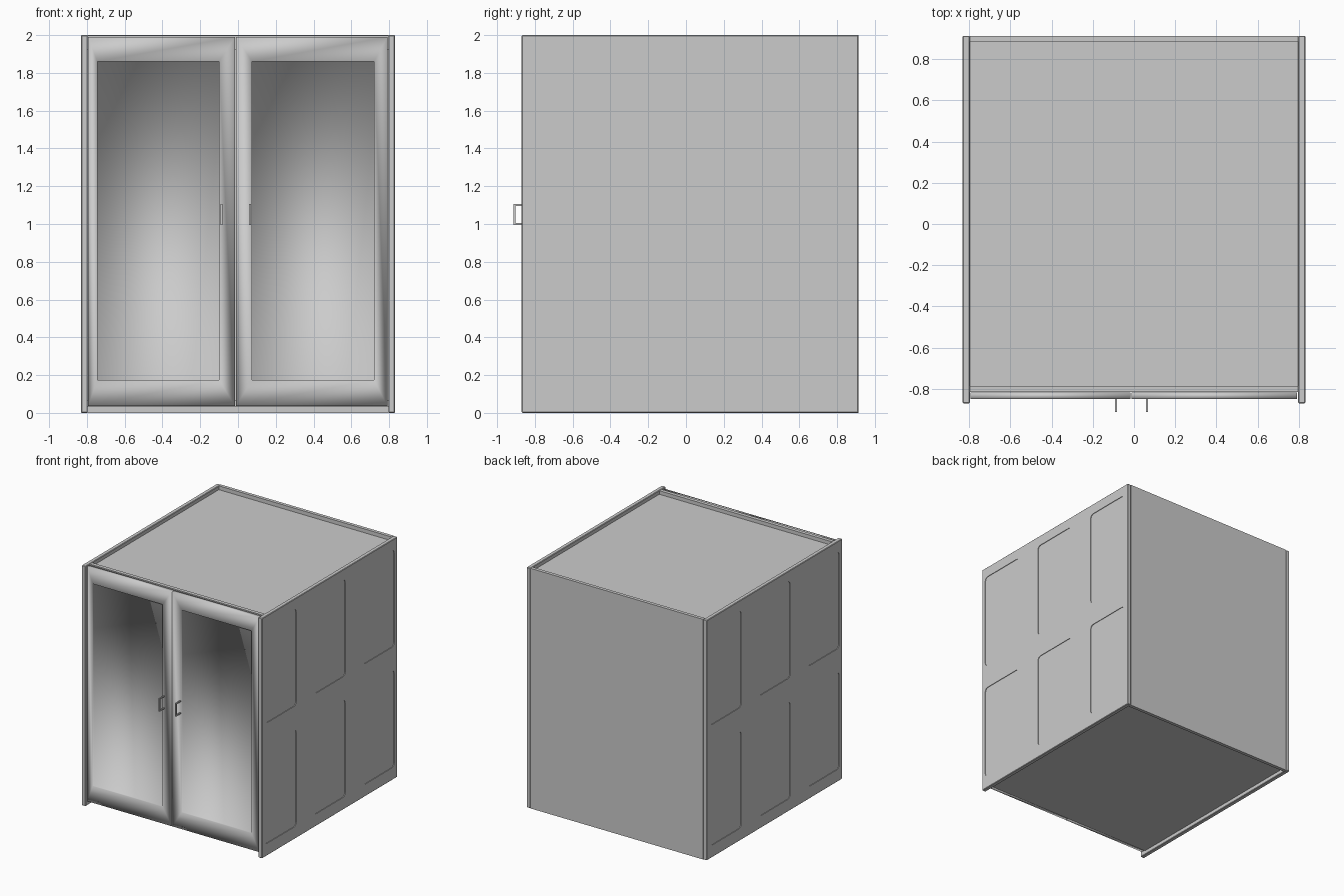
import bpy, bmesh
from mathutils import Vector

if "Cube" in bpy.data.objects:
    bpy.data.objects.remove(bpy.data.objects["Cube"])


def finish(bm, name, smooth=False):
    bmesh.ops.recalc_face_normals(bm, faces=bm.faces)
    for f in bm.faces:
        f.smooth = smooth
    me = bpy.data.meshes.new(name)
    bm.to_mesh(me)
    bm.free()
    ob = bpy.data.objects.new(name, me)
    bpy.context.collection.objects.link(ob)
    return ob


def add_box(bm, lo, hi):
    lo, hi = Vector(lo), Vector(hi)
    verts = bmesh.ops.create_cube(bm, size=1)["verts"]
    for v in verts:
        v.co = (lo + hi) / 2 + v.co * (hi - lo)
    return verts


def box(name, lo, hi):
    bm = bmesh.new()
    add_box(bm, lo, hi)
    return finish(bm, name)


# Carcass boards between the two sides
W = 0.796
box("back_panel", (-W, 0.885, 0), (W, 0.913, 2))
box("top_panel", (-W, -0.785, 1.935), (W, 0.885, 1.968))
box("bottom_panel", (-W, -0.815, 0.032), (W, 0.885, 0.065))
box("top_front_rail", (-W, -0.815, 1.92), (W, -0.785, 1.998))

# Side panels with six shallow rounded recesses each
bm = bmesh.new()
add_box(bm, (0.796, -0.87, 0), (0.831, 0.913, 2))
bmesh.ops.bevel(bm, geom=bm.edges[:], offset=0.004, segments=1, affect='EDGES')
side = finish(bm, "side_panels")

bm = bmesh.new()
for y in (-0.625, 0.02, 0.665):
    for z in (0.505, 1.51):
        verts = add_box(bm, (0.826, y - 0.205, z - 0.403), (0.86, y + 0.205, z + 0.403))
        edges = {e for v in verts for e in v.link_edges
                 if abs(e.verts[0].co.x - e.verts[1].co.x) > 0.01}
        bmesh.ops.bevel(bm, geom=list(edges), offset=0.03, segments=4,
                        profile=0.5, affect='EDGES')
cutter = finish(bm, "recess_cutter")
cutter.hide_render = True

cut = side.modifiers.new("recesses", 'BOOLEAN')
cut.operation = 'DIFFERENCE'
cut.solver = 'EXACT'
cut.object = cutter
mirror = side.modifiers.new("mirror", 'MIRROR')
mirror.use_axis[0] = True
bpy.context.view_layer.objects.active = side
side.select_set(True)
for m in ("recesses", "mirror"):
    bpy.ops.object.modifier_apply(modifier=m)
bpy.data.objects.remove(cutter)


# Doors: nested rectangular loops from the back to the recessed field
def door(name, x0, x1, px0, px1):
    outer, inner = (x0, x1, 0.036, 1.99), (px0, px1, 0.175, 1.86)
    bm = bmesh.new()
    rings = []
    for (a, b, c, d), y in ((outer, -0.818), (outer, -0.85), (inner, -0.85), (inner, -0.84)):
        rings.append([bm.verts.new((x, y, z)) for x, z in ((a, c), (b, c), (b, d), (a, d))])
    for r, s in zip(rings, rings[1:]):
        for i in range(4):
            j = (i + 1) % 4
            bm.faces.new((r[i], r[j], s[j], s[i]))
    bm.faces.new(rings[0])
    bm.faces.new(rings[-1])
    return finish(bm, name, smooth=True)


door("left_door", -0.793, -0.016, -0.745, -0.10)
door("right_door", -0.011, 0.791, 0.075, 0.72)


# Squared U pull handles, extruded sideways from their profile
def handle(name, x):
    t, yf, yb, z0, z1 = 0.01, -0.913, -0.849, 0.995, 1.105
    prof = [(yb, z0), (yf, z0), (yf, z1), (yb, z1),
            (yb, z1 - t), (yf + t, z1 - t), (yf + t, z0 + t), (yb, z0 + t)]
    bm = bmesh.new()
    face = bm.faces.new([bm.verts.new((x - 0.005, y, z)) for y, z in prof])
    ext = bmesh.ops.extrude_face_region(bm, geom=[face])["geom"]
    bmesh.ops.translate(bm, vec=(0.01, 0, 0),
                        verts=[v for v in ext if isinstance(v, bmesh.types.BMVert)])
    return finish(bm, name)


handle("left_handle", -0.088)
handle("right_handle", 0.064)
